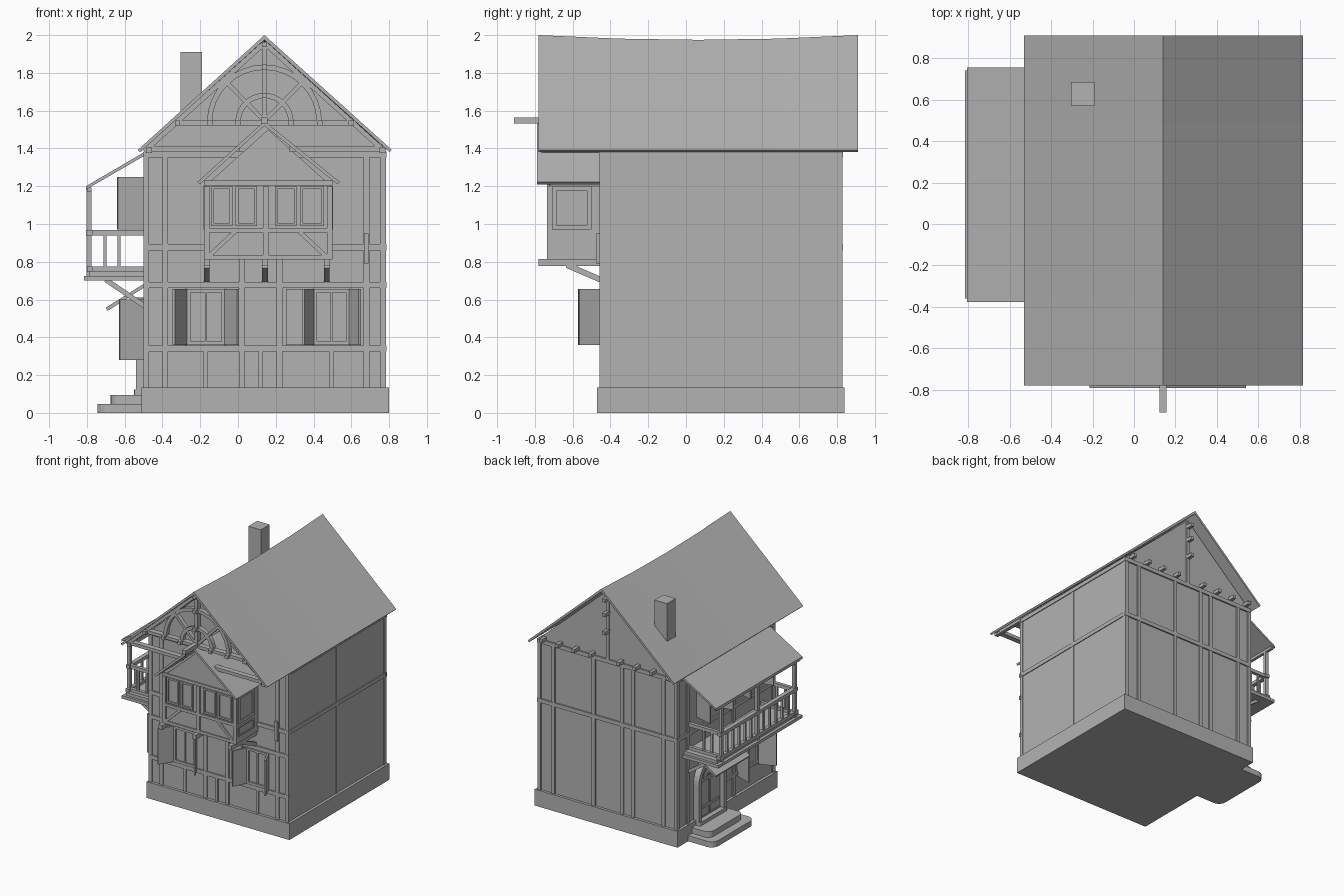
import bpy, bmesh, math
from mathutils import Vector as V

if "Cube" in bpy.data.objects:
    bpy.data.objects.remove(bpy.data.objects["Cube"])

CX = 0.14  # ridge line
GREY = bpy.data.materials.new("mid_grey")
GREY.diffuse_color = (.45, .45, .45, 1)
GREY.use_nodes = True
GREY.node_tree.nodes["Principled BSDF"].inputs["Base Color"].default_value = GREY.diffuse_color

def mesh(name, verts, faces):
    me = bpy.data.meshes.new(name)
    me.from_pydata([tuple(v) for v in verts], [], faces)
    bm = bmesh.new(); bm.from_mesh(me)
    bmesh.ops.recalc_face_normals(bm, faces=bm.faces)
    bm.to_mesh(me); bm.free()
    me.materials.append(GREY)
    ob = bpy.data.objects.new(name, me)
    bpy.context.collection.objects.link(ob)
    return ob

def loft(name, rings):
    n, m = len(rings[0]), len(rings)
    f = [[i*n+j, i*n+(j+1) % n, (i+1)*n+(j+1) % n, (i+1)*n+j] for i in range(m-1) for j in range(n)]
    f += [list(range(n)), list(range((m-1)*n, m*n))]
    return mesh(name, [p for r in rings for p in r], f)

def extrude(name, pts, axis, a, b):
    put = {'x': lambda p, t: (t, p[0], p[1]), 'y': lambda p, t: (p[0], t, p[1]),
           'z': lambda p, t: (p[0], p[1], t)}[axis]
    return loft(name, [[put(p, t) for p in pts] for t in (a, b)])

def box(name, x0, x1, y0, y1, z0, z1):
    return extrude(name, [(x0, y0), (x1, y0), (x1, y1), (x0, y1)], 'z', z0, z1)

def beam(name, p, q, w, h):
    p, q = V(p), V(q)
    d = (q-p).normalized()
    s = d.cross(V((0, 1, 0)) if abs(d.z) > .99 else V((0, 0, 1))).normalized()
    u = s.cross(d)
    c = [s*w/2+u*h/2, s*w/2-u*h/2, -s*w/2-u*h/2, -s*w/2+u*h/2]
    return loft(name, [[e+k for k in c] for e in (p, q)])

def arc(cu, cz, r, n=16):
    return [(cu+r*math.cos(math.pi*i/n), cz+r*math.sin(math.pi*i/n)) for i in range(n+1)]

# wall coordinates: u along the wall, d outwards
WALL = {'front': lambda u, d, z: (u, -.447-d, z), 'back': lambda u, d, z: (u, .818-d*-1, z),
        'left': lambda u, d, z: (-.488-d, u, z), 'right': lambda u, d, z: (.778+d, u, z),
        'bay': lambda u, d, z: (u, -.725-d, z), 'bay_right': lambda u, d, z: (.495+d, u, z),
        'bay_left': lambda u, d, z: (-.175-d, u, z)}

def wbox(name, w, u0, u1, z0, z1, d1=.01, d0=-.005):
    a, b = WALL[w](u0, d0, z0), WALL[w](u1, d1, z1)
    return box(name, *sorted((a[0], b[0])), *sorted((a[1], b[1])), z0, z1)

def window(name, w, u0, u1, z0, z1, t=.018, d=.013, bars=False):
    for i, r in enumerate([(u0, u0+t, z0, z1), (u1-t, u1, z0, z1), (u0, u1, z0, z0+t), (u0, u1, z1-t, z1)]):
        wbox(f"{name}_frame_{i}", w, *r, d)
    if bars:
        c = (u0+u1)/2
        wbox(name+"_bar", w, c-.006, c+.006, z0, z1, d*.7)

def shutters(name, w, u0, u1, z0, z1, splay=.07, out=.12):
    zc = (z0+z1)/2
    for i, (u, s) in enumerate(((u0, -1), (u1, 1))):
        beam(f"{name}_shutter_{i}", WALL[w](u, 0, zc), WALL[w](u+s*splay, out, zc), .014, z1-z0)

# plinth, body with gables, chimney
box("plinth", -.51, .8, -.47, .84, 0, .135)
extrude("house_body", [(-.488, .1), (.778, .1), (.778, 1.385), (CX, 1.955), (-.488, 1.385)], 'y', -.447, .818)
box("chimney", -.305, -.19, .57, .685, 1.5, 1.91)

# sagging main roof
rings = []
for i in range(5):
    y = -.78+1.69*i/4
    z = 1.975+.025*((y-.065)/.845)**2
    rings.append([(-.53, y, 1.392), (CX, y, z), (.815, y, 1.392), (.803, y, 1.38), (CX, y, z-.025), (-.518, y, 1.38)])
loft("main_roof", rings)

# wall timbers
POSTS = {'front': [-.485, -.385, .02, .22, .68, .768], 'back': [.768, .64, .27, .01, -.09, -.37, -.483],
         'right': [-.44, .185, .81], 'left': [-.44, .08, .68, .81]}
ENDS = {'front': (-.5, .787), 'back': (-.5, .787), 'left': (-.457, .83), 'right': (-.457, .83)}
for w, us in POSTS.items():
    d = .005 if w == 'right' else .01
    for i, u in enumerate(us):
        wbox(f"{w}_post_{i}", w, u-.015, u+.015, .135, 1.375, d)
    for z in (.86, 1.352):
        wbox(f"{w}_rail", w, *ENDS[w], z, z+.033, d+.002)
for z in (.325, .66):
    wbox("front_rail", 'front', -.5, .787, z, z+.033, .012)
    wbox("left_rail", 'left', -.457, .2, z-.03, z, .012)
for i, u in enumerate((-.17, .12, .495)):
    wbox(f"front_stud_{i}", 'front', u-.012, u+.012, .135, .325)

# ground floor front windows
for i, (a, b) in enumerate(((-.27, -.07), (.4, .59))):
    window(f"front_window_{i}", 'front', a, b, .36, .655, bars=True)
shutters("front_window_0", 'front', -.27, -.07, .36, .655)
shutters("front_window_1", 'front', .4, .59, .36, .655, .055)
wbox("front_flat_panel", 'front', .255, .36, .36, .655, .012)
wbox("front_wall_bracket", 'front', .667, .692, .79, .95, .03)

# projecting bay
extrude("bay_body", [(-.175, .812), (.495, .812), (.495, 1.2), (.16, 1.5), (-.175, 1.2)], 'y', -.725, -.44)
extrude("bay_roof", [(-.215, 1.222), (CX, 1.545), (.54, 1.222), (.527, 1.21), (CX, 1.52), (-.202, 1.21)], 'y', -.79, -.44)
beam("bay_ridge_beam", (CX, -.91, 1.548), (CX, -.72, 1.548), .034, .034)
for i, (a, b) in enumerate(((-.14, -.03), (-.012, .1), (.195, .31), (.33, .455))):
    window(f"bay_window_{i}", 'bay', a, b, .99, 1.2, .014, .012)
for z in (.812, .955, 1.205):
    wbox("bay_rail", 'bay', -.18, .5, z, z+.024, .01)
for u in (-.165, .147, .485):
    wbox("bay_post", 'bay', u-.015, u+.015, .812, 1.2, .01)
for s in (-1, 1):
    beam("bay_brace", (.155+s*.31, -.73, .83), (.155+s*.17, -.73, .96), .012, .022)
for w in ('bay_left', 'bay_right'):
    window(w+"_window", w, -.71, -.5, .97, 1.2, .025, .008)
    window(w+"_panel", w, -.71, -.5, .865, .945, .012, .006)
for i, x in enumerate((-.165, .143, .47)):
    box(f"bay_joist_{i}", x-.016, x+.016, -.78, -.44, .778, .814)
    beam(f"bay_bracket_{i}", (x, -.63, .782), (x, -.44, .70), .03, .03)

# open front gable truss
Y0, Y1, YC = -.75, -.705, -.728
box("gable_collar", -.35, .63, Y0, Y1, 1.522, 1.548)
box("gable_tie_left", -.475, .01, Y0, Y1, 1.385, 1.412)
box("gable_tie_right", .27, .755, Y0, Y1, 1.385, 1.412)
box("gable_king_post", CX-.013, CX+.013, Y0, Y1, 1.54, 1.96)
for s in (-1, 1):
    beam("gable_rafter", (CX+s*.635, YC, 1.385), (CX, YC, 1.957), .045, .025)
    beam("gable_strut", (CX, YC, 1.545), (CX+s*.2, YC, 1.75), .035, .022)
for r in (.29, .14):
    extrude("gable_arch", arc(CX, 1.54, r+.014)+arc(CX, 1.54, r-.014)[::-1], 'y', Y0+.005, Y1-.005)

def peg(x, z, y0, y1, r=.014):
    box("gable_peg", x-r, x+r, y0, y1, z-r, z+r)
for x in (-.44, -.29, -.14, .01, .27, .42, .57, .72):
    peg(x, 1.4, .81, .88)
for x in (-.32, -.15, 0, .28, .435, .6):
    peg(x, 1.535, -.775, -.7)
for z in (1.68, 1.83, 1.95):
    peg(CX, z, -.775, -.7)
    peg(CX, z-.06, .81, .88)
for x in (-.47, .765):
    box("wall_plate_end", x-.015, x+.015, -.765, -.44, 1.375, 1.405)
box("back_gable_post", CX-.013, CX+.013, .81, .828, 1.385, 1.93)

# balcony
box("balcony_floor", -.815, -.48, -.36, .74, .70, .725)
box("balcony_front_sill", -.8, -.77, -.33, .7, .745, .775)
box("balcony_deck", -.79, -.48, -.34, .72, .725, .75)
box("balcony_front_rail", -.805, -.77, -.32, .69, .94, .968)
for y in (-.295, .195, .665):
    box("balcony_post", -.802, -.776, y-.013, y+.013, .72, 1.19)
    beam("balcony_brace", (-.70, y, .705), (-.48, y, .555), .026, .026)
for y in (-.295, .665):
    box("balcony_side_rail", -.8, -.48, y-.014, y+.014, .94, .968)
    box("balcony_side_sill", -.8, -.48, y-.014, y+.014, .745, .775)
    for x in (-.705, -.63):
        box("side_baluster", x-.008, x+.008, y-.008, y+.008, .77, .945)
for a, b in ((-.295, .195), (.195, .665)):
    for k in range(1, 6):
        y = a+(b-a)*k/6
        box("front_baluster", -.797, -.781, y-.008, y+.008, .77, .945)
box("balcony_top_plate", -.8, -.776, -.36, .74, 1.172, 1.194)
extrude("balcony_roof", [(-.805, 1.2), (-.805, 1.182), (-.48, 1.37), (-.48, 1.39)], 'y', -.375, .755)

# left side windows
window("left_lower_window", 'left', -.24, .02, .29, .6, bars=True)
shutters("left_lower_window", 'left', -.24, .02, .28, .6, .05, .14)
for i, (a, b) in enumerate(((-.2, .02), (.33, .55))):
    window(f"left_upper_window_{i}", 'left', a, b, .98, 1.25, bars=True)
    shutters(f"left_upper_window_{i}", 'left', a, b, .97, 1.25, .04, .15)

# arched door, awning and steps
DC = .42
extrude("door_frame", [(DC-.18, .1), (DC-.18, .43)]+arc(DC, .43, .18)[::-1]+[(DC+.18, .1), (DC+.145, .1)]
        + arc(DC, .43, .145)+[(DC-.145, .1)], 'x', -.54, -.48)
extrude("door_leaf", [(DC+.145, .1)]+arc(DC, .43, .145)+[(DC-.145, .1)], 'x', -.505, -.48)
for r in (.1, .05):
    extrude("door_scroll", arc(DC, .43, r+.008)+arc(DC, .43, r-.008)[::-1], 'x', -.515, -.49)
wbox("door_seam", 'left', DC-.006, DC+.006, .13, .56, .025)
for z in (.2, .42):
    wbox("door_hinge", 'left', DC-.13, DC+.13, z, z+.02, .027)
extrude("door_awning", [(-.70, .557), (-.69, .54), (-.48, .675), (-.48, .695)], 'y', .16, .6)

def step(name, x, y0, y1, z0, z1, r):
    c = lambda y, s, x0: [(x0+r-r*math.sin(t), y-s*(r-r*math.cos(t))) for t in (math.pi/2*i/4 for i in range(5))]
    a, b = c(y1, 1, x), c(y0, -1, x)[::-1]
    extrude(name, [(-.48, y1)]+a+b+[(-.48, y0)], 'z', z0, z1)
step("step_low", -.745, .16, .70, 0, .047, .06)
step("step_mid", -.675, .21, .65, .047, .095, .05)
step("threshold", -.55, .24, .6, .095, .125, .01)
